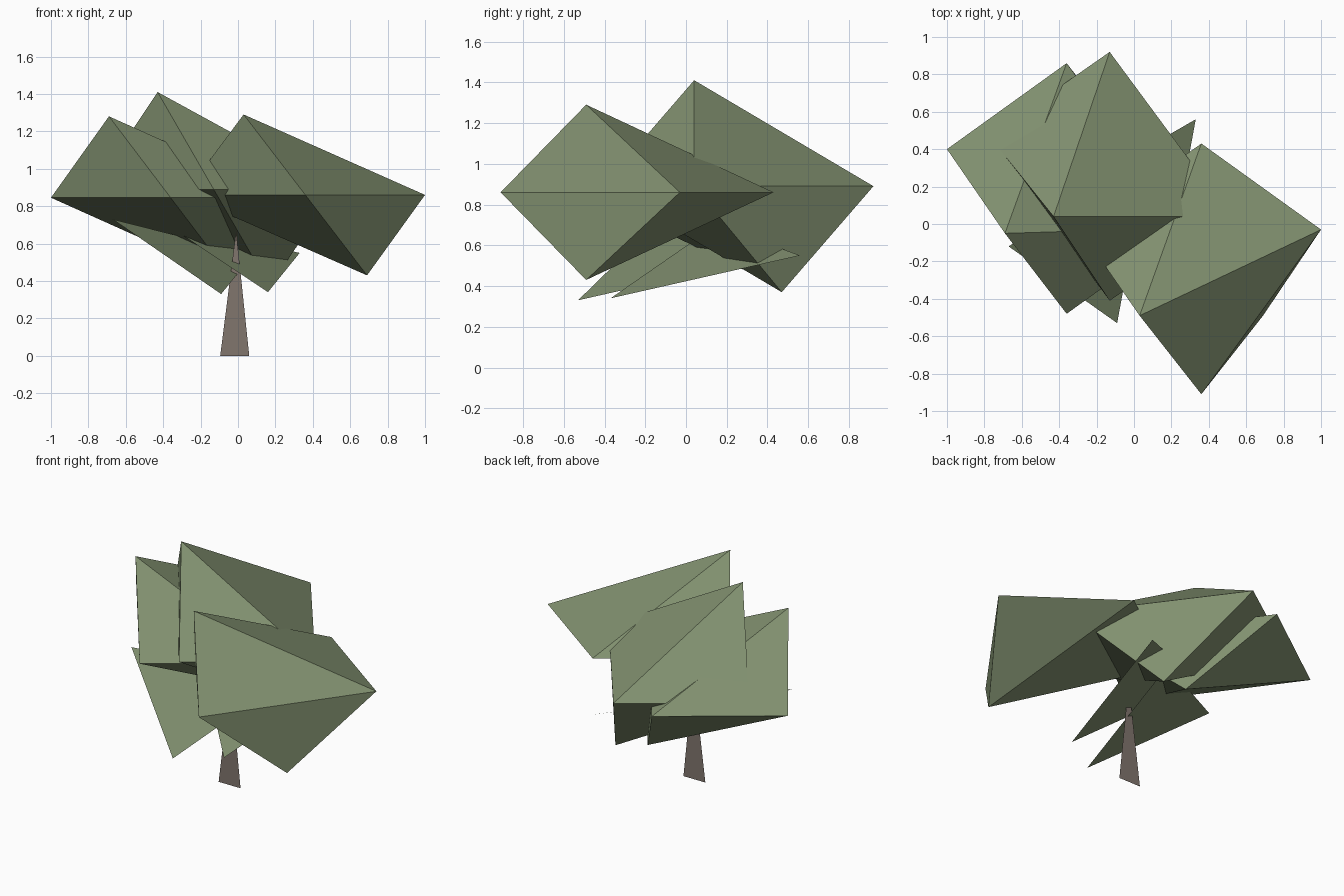
import bpy
import bmesh

if "Cube" in bpy.data.objects:
    bpy.data.objects.remove(bpy.data.objects["Cube"])


def material(name, rgb):
    mat = bpy.data.materials.new(name)
    mat.diffuse_color = (*rgb, 1.0)
    mat.use_nodes = True
    mat.node_tree.nodes["Principled BSDF"].inputs["Base Color"].default_value = mat.diffuse_color
    return mat


LEAF = material("leaf_green", (0.22, 0.28, 0.16))
BARK = material("bark_brown", (0.22, 0.18, 0.155))


def build(name, verts, faces, mat, closed=False):
    mesh = bpy.data.meshes.new(name)
    mesh.from_pydata(verts, [], faces)
    mesh.materials.append(mat)
    if closed:
        bm = bmesh.new()
        bm.from_mesh(mesh)
        bmesh.ops.recalc_face_normals(bm, faces=bm.faces)
        bm.to_mesh(mesh)
        bm.free()
    obj = bpy.data.objects.new(name, mesh)
    bpy.context.collection.objects.link(obj)
    return obj


def foliage(name, top, bottom, ring, z):
    """Slanted double pyramid on a four-point ring at height z."""
    verts = [(x, y, z) for x, y in ring] + [top, bottom]
    faces = []
    for i in range(4):
        j = (i + 1) % 4
        faces += [(i, j, 4), (j, i, 5)]
    build(name, verts, faces, LEAF, closed=True)


# Three large foliage clumps
foliage("foliage_right", (0.03, -0.49, 1.29), (0.69, -0.49, 0.43),
        [(0.36, -0.91), (1.0, -0.03), (0.36, 0.43), (-0.29, -0.03)], 0.86)
foliage("foliage_back", (-0.43, 0.04, 1.41), (0.17, 0.47, 0.37),
        [(-0.13, 0.92), (-0.775, 0.47), (-0.13, -0.41), (0.52, 0.04)], 0.89)
foliage("foliage_left", (-0.69, -0.05, 1.28), (-0.03, 0.43, 0.41),
        [(-0.36, -0.48), (0.28, -0.02), (-0.36, 0.86), (-1.0, 0.40)], 0.845)

# Two flat drooping leaves below the clumps
build("lower_leaf_left", [(-0.09, -0.53, 0.33), (0.08, 0.40, 0.54),
                          (-0.67, -0.12, 0.73)], [(0, 1, 2)], LEAF)
build("lower_leaf_right", [(0.16, -0.37, 0.34), (0.33, 0.56, 0.55),
                           (-0.38, 0.15, 0.70)], [(0, 1, 2)], LEAF)

# Flat tapering trunk
build("trunk", [(-0.095, -0.06, 0), (0.06, -0.06, 0), (-0.01, -0.06, 0.67)],
      [(0, 1, 2)], BARK)
